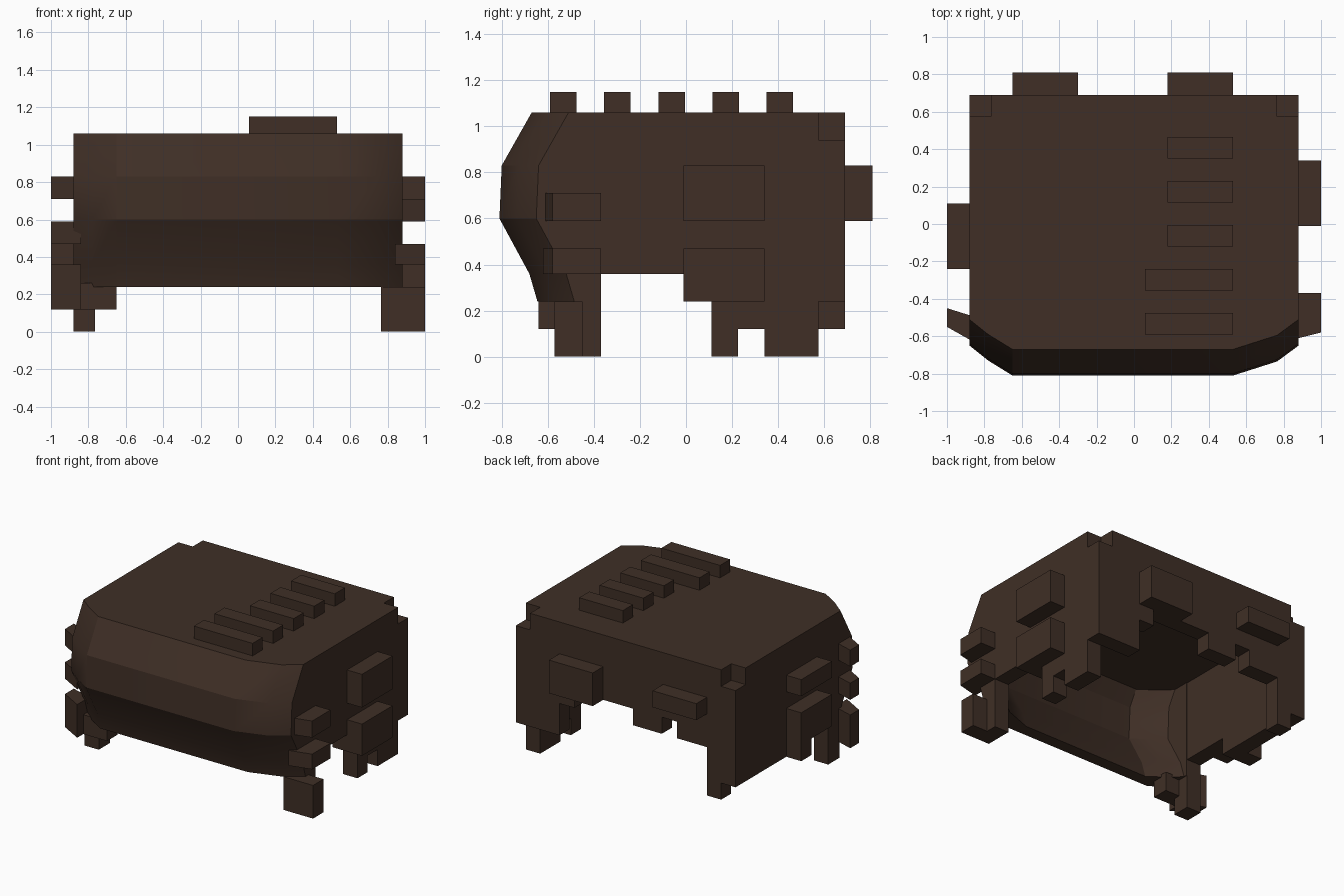
import bpy, bmesh, math

if "Cube" in bpy.data.objects:
    bpy.data.objects.remove(bpy.data.objects["Cube"])

brown = bpy.data.materials.new("dark_brown")
brown.diffuse_color = (0.05, 0.028, 0.019, 1)
brown.use_nodes = True
brown.node_tree.nodes["Principled BSDF"].inputs["Base Color"].default_value = brown.diffuse_color


def finish(name, bm):
    bmesh.ops.recalc_face_normals(bm, faces=bm.faces)
    me = bpy.data.meshes.new(name)
    bm.to_mesh(me)
    bm.free()
    me.materials.append(brown)
    ob = bpy.data.objects.new(name, me)
    bpy.context.collection.objects.link(ob)
    return ob


def prism(name, plan, z0, z1):
    """Vertical prism from a plan outline."""
    bm = bmesh.new()
    f = bm.faces.new([bm.verts.new((x, y, z0)) for x, y in plan])
    top = bmesh.ops.extrude_face_region(bm, geom=[f])["geom"]
    for v in top:
        if isinstance(v, bmesh.types.BMVert):
            v.co.z = z1
    return finish(name, bm)


def box(name, x0, x1, y0, y1, z0, z1):
    return prism(name, [(x0, y0), (x1, y0), (x1, y1), (x0, y1)], z0, z1)


# Rounded front shell: one plan curve repeated at several heights
rows = [(0.24, -0.645), (0.36, -0.68), (0.60, -0.81), (0.83, -0.80), (1.06, -0.67)]
curve = [(-0.88, 0.16), (-0.78, 0.08), (-0.65, 0), (0.53, 0), (0.765, 0.075), (0.88, 0.16)]


def shell_rings(inset):
    rings = []
    for z, y in rows:
        pts = [(-0.88, -0.37)] + [(x, y + d) for x, d in curve] + [(0.88, -0.37)]
        ring = []
        for x, py in pts:
            if inset:
                x *= 0.76 / 0.88
                py = py if py == -0.37 else py + 0.09
            ring.append((x, py, z))
        rings.append(ring)
    return rings


bm = bmesh.new()
outer, inner = [[[bm.verts.new(p) for p in r] for r in shell_rings(i)] for i in (False, True)]
n, m = len(rows), len(outer[0])
for grid in (outer, inner):
    for i in range(n - 1):
        for j in range(m - 1):
            bm.faces.new((grid[i][j], grid[i][j + 1], grid[i + 1][j + 1], grid[i + 1][j]))
for i in (0, n - 1):
    for j in range(m - 1):
        bm.faces.new((outer[i][j], outer[i][j + 1], inner[i][j + 1], inner[i][j]))
for j in (0, m - 1):
    for i in range(n - 1):
        bm.faces.new((outer[i][j], outer[i + 1][j], inner[i + 1][j], inner[i][j]))
shell = finish("front_shell", bm)
bpy.context.view_layer.objects.active = shell
shell.select_set(True)
bpy.ops.object.shade_smooth_by_angle(angle=math.radians(25))

# Top slab with notched back corners and chamfered front corners
prism("top_slab", [(-0.65, -0.67), (0.53, -0.67), (0.765, -0.595), (0.88, -0.51),
                   (0.88, 0.575), (0.765, 0.575), (0.765, 0.69), (-0.765, 0.69),
                   (-0.765, 0.575), (-0.88, 0.575), (-0.88, -0.51)], 0.94, 1.06)

# Ridges across the top
for i in range(5):
    y = -0.59 + i * 0.235
    box("top_ridge", 0.06 if i < 2 else 0.18, 0.53, y, y + 0.115, 1.06, 1.15)

# Side walls with stepped lower edges
for side, spans in ((-1, [(-0.37, -0.01, 0.36), (-0.01, 0.69, 0.24)]),
                    (1, [(-0.37, -0.01, 0.36), (-0.01, 0.11, 0.24), (0.11, 0.225, 0),
                         (0.225, 0.34, 0.12), (0.34, 0.575, 0), (0.575, 0.69, 0.24)])):
    for y0, y1, z0 in spans:
        xs = sorted((side * 0.765, side * 0.88))
        box("side_wall", *xs, y0, y1, z0, 0.94)

# Back wall with corner drops and short teeth
for x0, x1, z0 in ((-0.765, -0.65, 0.12), (-0.65, -0.53, 0.47), (-0.53, -0.41, 0.47),
                   (-0.41, -0.29, 0.59), (-0.29, -0.06, 0.47), (-0.06, 0.41, 0.59),
                   (0.41, 0.53, 0.47), (0.53, 0.765, 0.24)):
    box("back_wall", x0, x1, 0.575, 0.69, z0, 0.94)

# Raised blocks on the back and sides
box("back_block", 0.18, 0.53, 0.69, 0.81, 0.59, 0.83)
box("back_block", -0.65, -0.30, 0.69, 0.81, 0.71, 0.83)
box("right_block", 0.88, 1.0, -0.01, 0.34, 0.59, 0.83)
box("right_block", 0.88, 1.0, -0.01, 0.34, 0.24, 0.47)
box("left_block", -1.0, -0.88, -0.24, 0.11, 0.71, 0.83)
box("left_block", -1.0, -0.88, -0.24, 0.11, 0.36, 0.59)
box("left_block_drop", -1.0, -0.88, -0.01, 0.11, 0.24, 0.36)

# Swept tufts at the front corners
for z0, z1 in ((0.59, 0.71), (0.36, 0.47)):
    prism("right_tuft", [(0.84, -0.62), (1.0, -0.58), (1.0, -0.37), (0.84, -0.37)], z0, z1)
for z0, z1 in ((0.71, 0.83), (0.47, 0.59), (0.12, 0.36)):
    prism("left_tuft", [(-0.84, -0.64), (-1.0, -0.55), (-1.0, -0.45), (-0.84, -0.50)], z0, z1)

# Hanging locks at the front corners
box("right_front_lock", 0.765, 1.0, -0.57, -0.45, 0, 0.24)
box("right_front_lock_rear", 0.765, 0.88, -0.45, -0.37, 0, 0.36)
box("left_front_lock", -0.88, -0.765, -0.50, -0.37, 0, 0.30)
box("left_front_lock_step", -0.88, -0.65, -0.57, -0.45, 0.12, 0.26)
